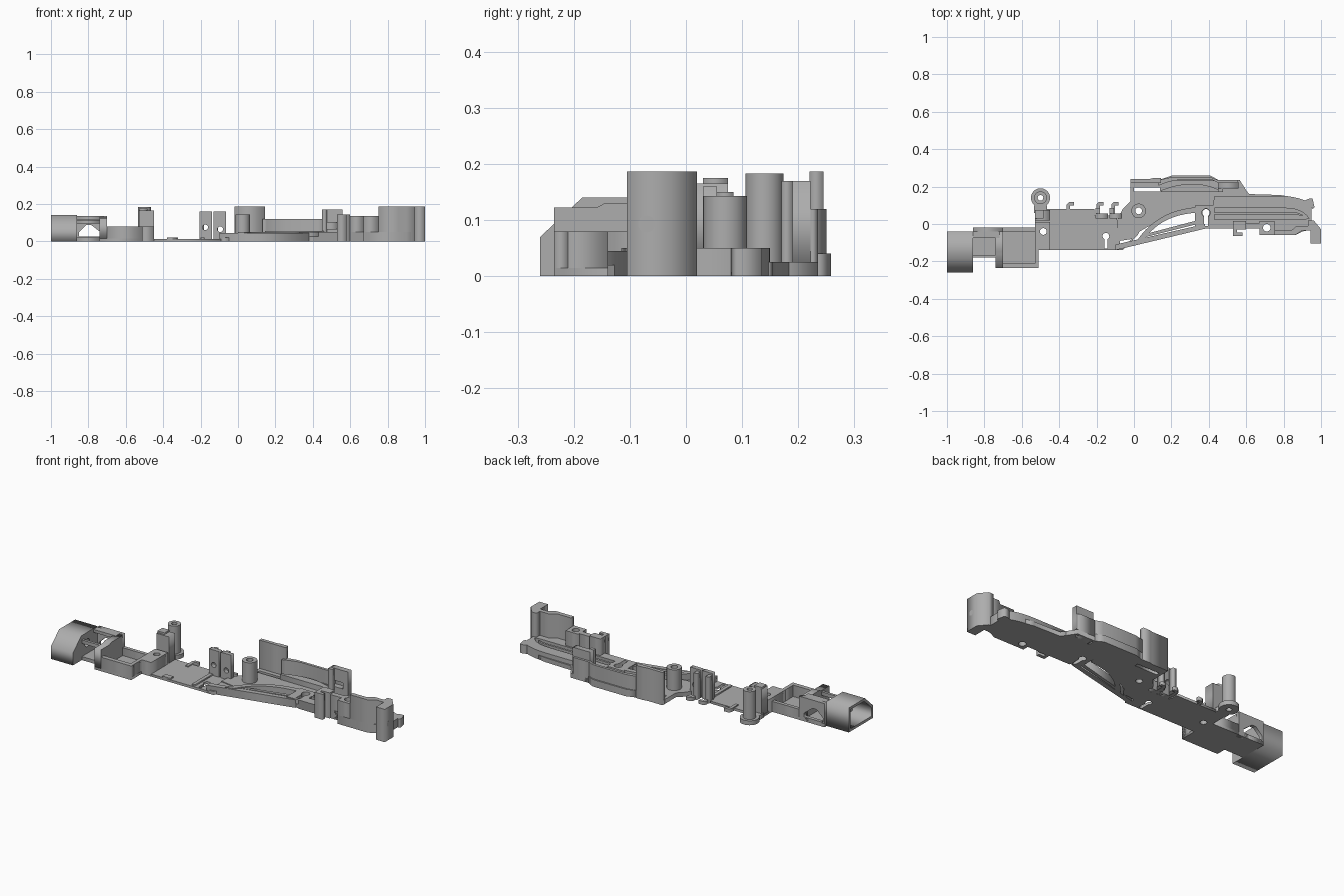
import bpy, math
from mathutils import Matrix

if "Cube" in bpy.data.objects:
    bpy.data.objects.remove(bpy.data.objects["Cube"])

grey = bpy.data.materials.new("mid grey")
grey.use_nodes = True
grey.diffuse_color = (0.42, 0.42, 0.42, 1)
grey.node_tree.nodes["Principled BSDF"].inputs["Base Color"].default_value = (0.42, 0.42, 0.42, 1)

# Rows map the outline's (u, v, depth) onto x, y, z
AXES = {"z": Matrix.Identity(4),
        "y": Matrix(((1, 0, 0, 0), (0, 0, 1, 0), (0, 1, 0, 0), (0, 0, 0, 1))),
        "x": Matrix(((0, 0, 1, 0), (1, 0, 0, 0), (0, 1, 0, 0), (0, 0, 0, 1)))}


def plate(name, outline, lo, hi, holes=(), axis="z"):
    """Extrude an outline with holes between lo and hi along an axis."""
    cu = bpy.data.curves.new(name, "CURVE")
    cu.dimensions, cu.fill_mode = "2D", "BOTH"
    cu.extrude = (hi - lo) / 2
    for loop in (outline, *holes):
        sp = cu.splines.new("POLY")
        sp.points.add(len(loop) - 1)
        for p, (u, v) in zip(sp.points, loop):
            p.co = (u, v, 0, 1)
        sp.use_cyclic_u = True
    tmp = bpy.data.objects.new(name + "_curve", cu)
    bpy.context.collection.objects.link(tmp)
    bpy.context.view_layer.update()
    me = bpy.data.meshes.new_from_object(tmp.evaluated_get(bpy.context.evaluated_depsgraph_get()))
    bpy.data.objects.remove(tmp)
    me.transform(AXES[axis] @ Matrix.Translation((0, 0, (lo + hi) / 2)))
    if axis == "y":
        me.flip_normals()
    me.materials.clear()
    me.materials.append(grey)
    me.name = name
    ob = bpy.data.objects.new(name, me)
    bpy.context.collection.objects.link(ob)
    return ob


def rect(a, b, c, d):
    return [(a, c), (b, c), (b, d), (a, d)]


def circle(x, y, r, n=24):
    return [(x + r * math.cos(2 * math.pi * i / n), y + r * math.sin(2 * math.pi * i / n)) for i in range(n)]


def box(name, x0, x1, y0, y1, z0, z1):
    return plate(name, rect(x0, x1, y0, y1), z0, z1)


def keyhole(x, y, r, end):
    """Round hole with a narrow slot running towards -y."""
    arc = [(x + r * math.cos(math.radians(a)), y + r * math.sin(math.radians(a))) for a in range(-60, 241, 20)]
    return arc + [(x - r / 2, end), (x + r / 2, end)]


def arc_pts(p0, p1, p2, n=12):
    """Quadratic curve through control point p1."""
    return [tuple((1 - t) ** 2 * a + 2 * t * (1 - t) * b + t * t * c for a, b, c in zip(p0, p1, p2))
            for t in (i / n for i in range(n + 1))]


# Left end: shell with sloped front, open at the far left
shell = [(-0.26, 0), (-0.04, 0), (-0.04, 0.14), (-0.185, 0.14), (-0.26, 0.07)]
cavity = [(-0.245, 0.015), (-0.055, 0.015), (-0.055, 0.125), (-0.18, 0.125), (-0.245, 0.064)]
plate("end_shell", shell, -1.0, -0.88, [cavity], "x")
plate("end_shell_wall", shell, -0.88, -0.86, [circle(-0.13, 0.08, 0.022)], "x")

# Bracket between shell and tray
box("bracket_floor", -0.86, -0.74, -0.18, -0.02, 0, 0.02)
window = [(-0.85, 0.025), (-0.73, 0.025), (-0.73, 0.045), (-0.785, 0.088), (-0.81, 0.088), (-0.85, 0.05)]
plate("bracket_back_wall", rect(-0.86, -0.70, 0, 0.135), -0.04, -0.02, [window], "y")
box("bracket_rail", -0.86, -0.72, -0.075, -0.04, 0.118, 0.135)
box("bracket_front_rail", -0.86, -0.74, -0.18, -0.165, 0.095, 0.115)

# Tray
box("tray_floor", -0.74, -0.51, -0.235, -0.02, 0, 0.015)
box("tray_front_wall", -0.70, -0.51, -0.235, -0.21, 0.015, 0.08)
plate("tray_left_wall", [(-0.235, 0.015), (-0.04, 0.015), (-0.04, 0.13), (-0.145, 0.13), (-0.16, 0.122),
                         (-0.235, 0.122)], -0.74, -0.70, axis="x")
box("tray_right_wall", -0.53, -0.51, -0.235, -0.14, 0.015, 0.08)
box("tray_back_rail", -0.70, -0.53, -0.04, -0.02, 0.015, 0.06)
plate("tray_screw_block", rect(-0.53, -0.45, -0.14, 0.01), 0.0, 0.08, [circle(-0.485, -0.04, 0.018)])
plate("upright", rect(-0.53, -0.45, 0.015, 0.165), 0.02, 0.075, axis="y")
box("upright_cap", -0.53, -0.485, 0.03, 0.075, 0.165, 0.175)

# Screw posts
for name, x, y, r, hole, top in (("rear_post", -0.5, 0.14, 0.034, 0.015, 0.183),
                                 ("centre_post", 0.025, 0.07, 0.039, 0.018, 0.143)):
    ob = plate(name, circle(x, y, r, 32), 0.0, top, [circle(x, y, hole)])
    for p in ob.data.polygons:
        p.use_smooth = abs(p.normal.z) < 0.5
    ob.data.set_sharp_from_angle(angle=math.radians(30))
plate("rear_post_foot", circle(-0.5, 0.14, 0.051, 32), 0, 0.025, [circle(-0.5, 0.14, 0.02)])
box("rear_post_link", -0.535, -0.465, 0.06, 0.1, 0, 0.025)

# Thin centre floor with hooks along its back edge
plate("centre_floor", [(-0.45, -0.14), (-0.09, -0.14), (-0.09, 0.045), (-0.21, 0.045), (-0.21, 0.08), (-0.53, 0.08),
                       (-0.53, 0.01), (-0.45, 0.01)], 0, 0.014, [keyhole(-0.15, -0.065, 0.018, -0.13)])
box("centre_rib", -0.20, -0.18, -0.13, 0.03, 0.014, 0.022)
box("floor_latch", -0.38, -0.33, -0.14, -0.11, 0.014, 0.022)
for i, x in enumerate((-0.36, -0.20, -0.12)):
    plate(f"hook_{i + 1}", [(x, 0.04), (x + 0.018, 0.04), (x + 0.018, 0.1), (x + 0.038, 0.1), (x + 0.038, 0.117),
                            (x + 0.012, 0.117), (x, 0.105)], 0, 0.02)

# Pair of drilled uprights
for i, (a, b, hx, hz) in enumerate(((-0.205, -0.14, -0.175, 0.075), (-0.13, -0.065, -0.095, 0.065))):
    plate(f"drilled_upright_{i + 1}", rect(a, b, 0, 0.16), 0.03, 0.055, [circle(hx, hz, 0.015)], "y")
    box(f"upright_foot_{i + 1}", a, a + 0.022, 0.055, 0.085, 0, 0.15)

# Middle floor with slot, screw hole and keyhole
arch = arc_pts((0.0, -0.115), (0.11, 0.075), (0.34, 0.09))
inner = arc_pts((0.045, -0.10), (0.13, 0.045), (0.33, 0.06))
plate("middle_floor", [(-0.09, 0.02)] + [(-0.09, -0.02), (0.03, -0.04)] + arch[4:] +
      [(0.34, -0.02), (0.60, -0.02), (0.60, 0.18), (0.565, 0.235), (-0.02, 0.235), (-0.02, 0.12), (-0.06, 0.08)],
      0, 0.025, [rect(0.0, 0.14, 0.175, 0.195), circle(0.025, 0.07, 0.018), keyhole(0.385, 0.06, 0.02, -0.01)])
plate("floor_corner", [(-0.09, -0.14), (-0.06, -0.14), (0.02, -0.06), (0.03, -0.04), (-0.09, -0.02)], 0, 0.02,
      [[(-0.075, -0.115), (-0.05, -0.115), (-0.01, -0.08), (-0.075, -0.09)]])
plate("arched_rib", arch + inner[::-1], 0, 0.05)
plate("diagonal_bar", [(-0.1, -0.14), (0.38, -0.025), (0.38, 0.0), (-0.1, -0.11)], 0, 0.045)
plate("diagonal_brace", [(0.06, -0.07), (0.34, 0.0), (0.34, 0.02), (0.075, -0.05)], 0, 0.045)
plate("keyhole_rim", rect(0.325, 0.43, -0.025, 0.1), 0.025, 0.05, [keyhole(0.385, 0.06, 0.022, -0.01)])

# Back wall: tall, then low and bowed, then a tall block
plate("tall_back_wall", [(-0.02, 0.22), (0.145, 0.22), (0.145, 0.245), (0.10, 0.245), (0.08, 0.24), (-0.02, 0.24)],
      0, 0.187)
bow = arc_pts((0.13, 0.205), (0.20, 0.235), (0.25, 0.235), 6)
plate("low_back_wall", bow + [(0.42, 0.235), (0.46, 0.215), (0.46, 0.23), (0.41, 0.25), (0.2, 0.25), (0.13, 0.235)],
      0, 0.12)
plate("back_sill", [(0.13, 0.235), (0.2, 0.258), (0.41, 0.258), (0.46, 0.23)], 0, 0.04)
plate("floor_ridge", arc_pts((0.145, 0.18), (0.32, 0.25), (0.46, 0.18)) + [(0.46, 0.17), (0.145, 0.17)], 0.025, 0.055)
plate("back_block", rect(0.45, 0.56, 0, 0.17), 0.19, 0.222, [rect(0.46, 0.53, 0.065, 0.1)], "y")
box("back_block_side", 0.45, 0.475, 0.17, 0.19, 0, 0.17)
plate("back_block_backing", [(0.45, 0.222), (0.56, 0.222), (0.55, 0.235), (0.45, 0.235)], 0, 0.12)

# Right floor with its curved channel and screw hole
right_outline = [(0.40, -0.025), (0.68, -0.025), (0.68, -0.06), (0.86, -0.06), (0.90, -0.04), (0.95, -0.03),
                 (0.95, 0.10)] + arc_pts((0.94, 0.115), (0.87, 0.15), (0.78, 0.15), 5) + [(0.43, 0.15)]
holes = [circle(0.71, -0.02, 0.02), keyhole(0.385, 0.06, 0.02, -0.01)]
plate("right_floor", right_outline, 0, 0.028, holes[:1])
channel = [(0.43, 0.025), (0.90, 0.025)] + arc_pts((0.935, 0.03), (0.90, 0.085), (0.80, 0.085), 6) + [(0.43, 0.085)]
plate("right_floor_top", right_outline, 0.028, 0.05, [channel, circle(0.71, -0.02, 0.02)])
plate("channel_rail", [(0.43, 0.05), (0.87, 0.05), (0.90, 0.042), (0.90, 0.05), (0.87, 0.062), (0.43, 0.062)],
      0.028, 0.05)
plate("back_ledge", [(0.56, 0.15), (0.56, 0.235), (0.615, 0.16), (0.78, 0.155), (0.84, 0.145)], 0, 0.025)
plate("end_hook", [(0.90, 0.12), (0.935, 0.11), (0.955, 0.08), (0.965, 0.09), (0.955, 0.135), (0.935, 0.135)], 0, 0.05)

# Front wall, stepping up towards the right end
box("wall_buttress", 0.53, 0.60, -0.03, 0.015, 0, 0.145)
plate("buttress_clip", [(0.53, -0.03), (0.53, -0.065), (0.58, -0.065), (0.58, -0.045), (0.55, -0.045), (0.55, -0.03)],
      0, 0.145)
box("low_front_wall", 0.60, 0.67, -0.025, 0.005, 0, 0.135)
plate("screw_boss", rect(0.67, 0.75, -0.06, 0.015), 0, 0.135, holes[:1])
plate("tall_front_wall", [(0.75, -0.06), (0.86, -0.06), (0.90, -0.035), (0.95, -0.035), (0.95, -0.01), (0.87, -0.01),
                          (0.84, -0.035), (0.75, -0.035)], 0, 0.187)

# Right end pillar with its round mark
plate("end_pillar", [(0.945, -0.105), (1.0, -0.105), (1.0, -0.028), (0.96, 0.02), (0.93, 0.02), (0.93, -0.01),
                     (0.945, -0.03)], 0, 0.187)
plate("pillar_mark", circle(-0.07, 0.093, 0.015), 0.995, 1.0005, axis="x")
